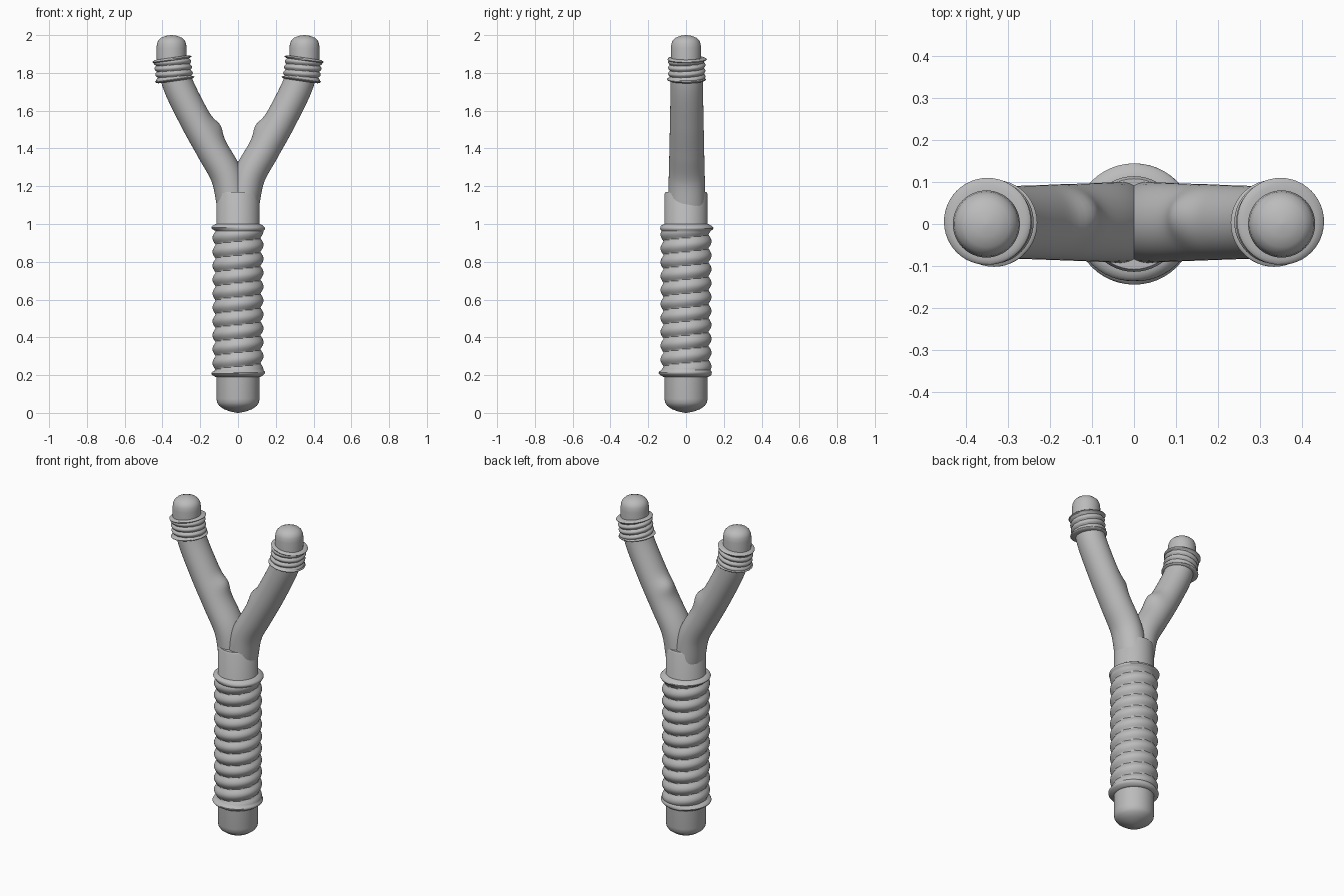
import bpy, bmesh, math
from mathutils import Vector, Matrix

cube = bpy.data.objects.get("Cube")
if cube:
    bpy.data.objects.remove(cube)

grey = bpy.data.materials.new("plain grey")
grey.use_nodes = True
grey.diffuse_color = (0.5, 0.5, 0.5, 1)
grey.node_tree.nodes["Principled BSDF"].inputs["Base Color"].default_value = (0.5, 0.5, 0.5, 1)


def skin(name, rings, mirrored=False):
    """Join equal rings of points into a closed, smooth shaded tube."""
    bm = bmesh.new()
    loops = [[bm.verts.new(p) for p in ring] for ring in rings]
    n = len(loops[0])
    for low, high in zip(loops, loops[1:]):
        for i in range(n):
            j = (i + 1) % n
            bm.faces.new((low[i], low[j], high[j], high[i]))
    bm.faces.new(loops[0][::-1])
    bm.faces.new(loops[-1])
    bmesh.ops.recalc_face_normals(bm, faces=bm.faces)
    mesh = bpy.data.meshes.new(name)
    bm.to_mesh(mesh)
    bm.free()
    mesh.materials.append(grey)
    obj = bpy.data.objects.new(name, mesh)
    bpy.context.collection.objects.link(obj)
    if mirrored:
        obj.modifiers.new("other side", "MIRROR").use_mirror_merge = False
    bpy.ops.object.select_all(action="DESELECT")
    obj.select_set(True)
    bpy.context.view_layer.objects.active = obj
    bpy.ops.object.shade_smooth_by_angle(angle=math.radians(40))
    return obj


def circle(radius, z, n=48):
    angles = [math.tau * i / n for i in range(n)]
    return [Vector((radius * math.cos(a), radius * math.sin(a), z)) for a in angles]


def lathe(name, profile, **options):
    return skin(name, [circle(r, z) for r, z in profile], **options)


def wound(name, height, radius, ridge, turns, lip, matrix, mirrored=False, n=48):
    """Sleeve wrapped in a spiral cord, with a plain rounded lip at both ends."""
    pitch = height / turns
    steps = int(turns * 12)
    rings = [[matrix @ p for p in circle(radius * 0.8, 0, n)]]
    for s in range(steps + 1):
        z = height * s / steps
        edge = max(0, 1 - min(z, height - z) / (pitch * 0.5))
        ring = []
        for i in range(n):
            a = math.tau * i / n
            wave = abs(math.sin(math.pi * z / pitch - a / 2))
            bump = ridge * wave * (1 - edge) + lip * math.sin(math.pi * edge)
            r = radius + bump
            ring.append(matrix @ Vector((r * math.cos(a), r * math.sin(a), z)))
        rings.append(ring)
    rings.append([matrix @ p for p in circle(radius * 0.8, height, n)])
    return skin(name, rings, mirrored)


def spline(points, t):
    """Catmull-Rom point along a list of tuples, t from 0 to 1."""
    pts = [Vector(p) for p in points]
    pts = [2 * pts[0] - pts[1]] + pts + [2 * pts[-1] - pts[-2]]
    f = t * (len(points) - 1)
    k = min(int(f), len(points) - 2)
    u = f - k
    a, b, c, d = pts[k:k + 4]
    return 0.5 * (2 * b + (c - a) * u + (2 * a - 5 * b + 4 * c - d) * u ** 2
                  + (3 * b - a - 3 * c + d) * u ** 3)


# Handle core with a domed foot and a flat top below the fork
lathe("handle_core", [(0.004, 0), (0.04, 0.007), (0.075, 0.02), (0.1, 0.038), (0.11, 0.053),
                      (0.114, 0.075), (0.114, 1.16), (0.108, 1.17)])

# Spiral wrapped grip
wound("handle_grip", 0.81, 0.118, 0.017, 11, 0.018, Matrix.Translation((0, 0, 0.19)))

# Fork arms, bent outwards, each with a thumb bump on its inner face
path = [(0, 0, 1.0), (0.025, 0, 1.1), (0.058, 0, 1.25), (0.135, 0, 1.39),
        (0.225, 0, 1.55), (0.318, 0, 1.74), (0.345, 0, 1.87)]
bump_centre = Vector((0.12, 0.02, 1.505))
rings = []
steps, sides = 60, 40
for s in range(steps + 1):
    t = s / steps
    centre = spline(path, t)
    along = (spline(path, min(t + 0.01, 1)) - spline(path, max(t - 0.01, 0))).normalized()
    across = Vector((along.z, 0, -along.x))
    ring = []
    for i in range(sides):
        a = math.tau * i / sides
        depth = 0.102 - 0.02 * t
        width = 0.088 - 0.008 * t
        out = across * math.cos(a) * width + Vector((0, math.sin(a) * depth, 0))
        p = centre + out + Vector((0, 0.004, 0))
        swell = 0.022 * math.exp(-((p - bump_centre).length / 0.05) ** 2)
        ring.append(p + out.normalized() * swell)
    rings.append(ring)
skin("fork_arm", rings, mirrored=True)

# Wrapped collars near the arm tips
tilt = Matrix.Translation((0.333, 0.004, 1.757)) @ Matrix.Rotation(math.radians(8), 4, "Y")
wound("tip_collar", 0.125, 0.089, 0.01, 4, 0.012, tilt, mirrored=True)

# Rounded tip caps
cap = lathe("tip_cap", [(0.078, 1.82), (0.08, 1.93), (0.077, 1.955), (0.07, 1.972),
                        (0.055, 1.986), (0.03, 1.996), (0.004, 2.0)], mirrored=True)
for v in cap.data.vertices:
    v.co.x += 0.352
